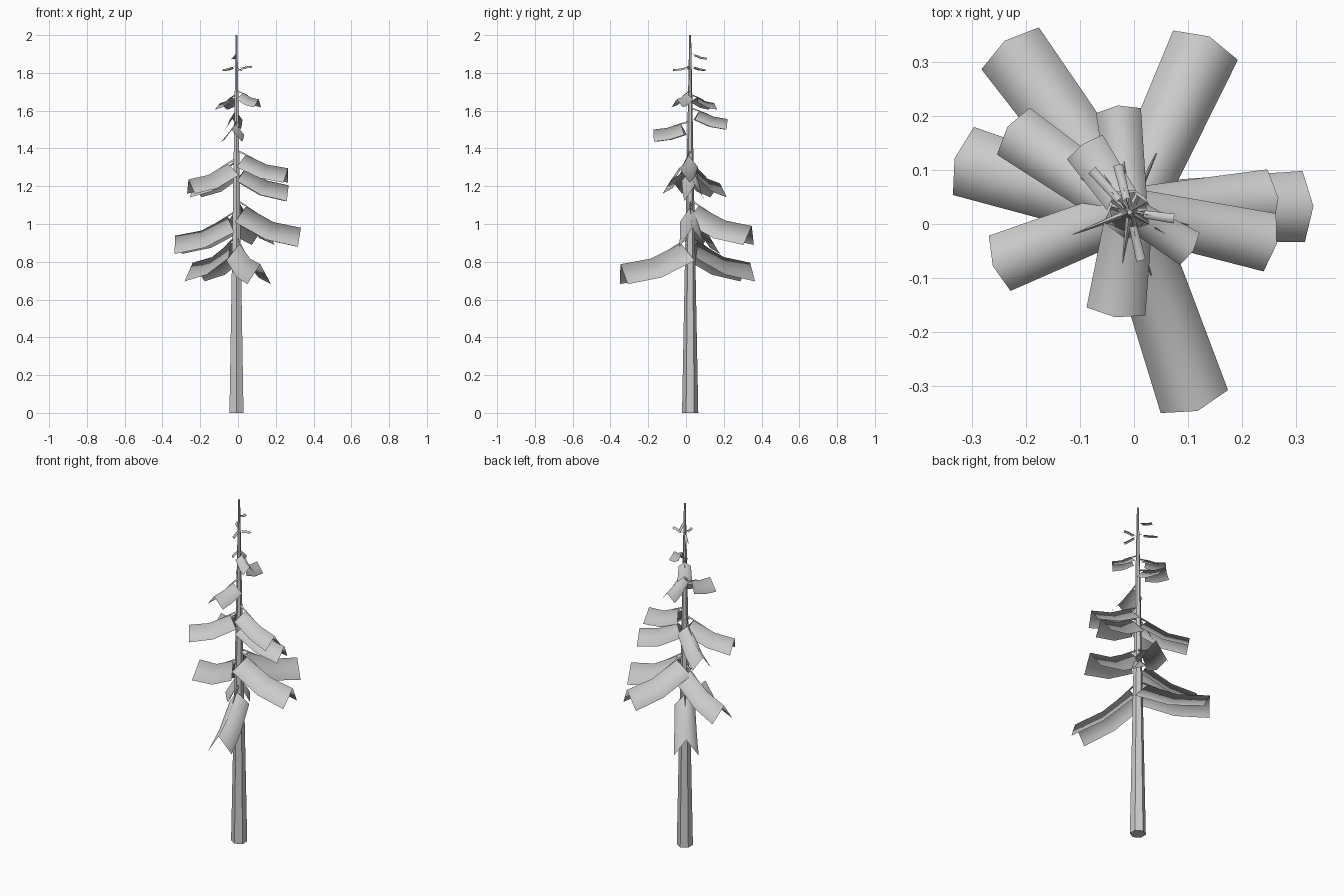
import bpy, bmesh, math
from mathutils import Vector

if "Cube" in bpy.data.objects:
    bpy.data.objects.remove(bpy.data.objects["Cube"])

CX, CY = -0.008, 0.022   # trunk axis


def make_object(name, bm, smooth):
    me = bpy.data.meshes.new(name)
    bm.normal_update()
    bm.to_mesh(me)
    bm.free()
    for p in me.polygons:
        p.use_smooth = smooth
    ob = bpy.data.objects.new(name, me)
    bpy.context.collection.objects.link(ob)
    return ob


# Trunk: tapered hexagon with corners along y
bm = bmesh.new()
rings = []
for z, r in ((0, 0.043), (2.0, 0.005)):
    rings.append([bm.verts.new((CX + r * math.sin(i * math.pi / 3),
                                CY + r * math.cos(i * math.pi / 3), z))
                  for i in range(6)])
for i in range(6):
    j = (i + 1) % 6
    bm.faces.new((rings[0][j], rings[0][i], rings[1][i], rings[1][j]))
bm.faces.new(rings[0])
bm.faces.new(rings[1][::-1])
make_object("trunk", bm, False)


def branch(name, x, y, z, half, drop, fall):
    """Roof-folded drooping frond whose ridge ends at (x, y, z), plus a thin stem."""
    out = Vector((x - CX, y - CY, 0))
    length = out.length
    out.normalize()
    side = Vector((-out.y, out.x, 0))
    up = Vector((0, 0, 1))
    root = min(0.05, length * 0.3)
    base = Vector((CX, CY, 0))

    # Frond: sections stand square to the sagging ridge
    bm = bmesh.new()
    rows = []
    n = 3
    for i in range(n):
        t = i / (n - 1)
        r = root + (length - root) * t
        h = z + fall * (1 - t) * (1 - 0.92 * t)
        slope = -fall * (1.92 - 1.84 * t) / (length - root)
        slope = slope - 0.15 * t if fall > 0.02 else slope
        down = (-up + out * slope).normalized()
        ridge = base + out * r + up * h
        w = half * (0.82 + 0.18 * t)
        rows.append([bm.verts.new(ridge + side * w * s + down * drop * abs(s))
                     for s in (-1, 0, 1)])
    for a, b in zip(rows, rows[1:]):
        for k in range(2):
            bm.faces.new((a[k], b[k], b[k + 1], a[k + 1]))
    make_object(name + "_frond", bm, True)

    # Stem: thin three-sided spike from trunk to under the ridge
    bm = bmesh.new()
    start = base + up * (z + fall * 1.3)
    end = base + out * (root + length * 0.25) + up * (z + fall * 0.55)
    t = min(0.008, half * 0.15)
    ring = [bm.verts.new(start + side * t * math.sin(a) + up * t * math.cos(a))
            for a in (0, 2.094, 4.189)]
    tip = bm.verts.new(end)
    for i in range(3):
        bm.faces.new((ring[i], ring[(i + 1) % 3], tip))
    make_object(name + "_stem", bm, False)


# Branches: ridge tip x, y, z, half width, fold depth, ridge fall
tiers = {
    "low_branch": [
        (0.118, -0.347, 0.787, 0.066, 0.107, 0.110),
        (-0.240, 0.340, 0.795, 0.066, 0.100, 0.110),
        (0.333, 0.033, 0.980, 0.066, 0.102, 0.112),
        (0.140, 0.348, 0.990, 0.066, 0.102, 0.105),
        (-0.333, 0.122, 0.938, 0.066, 0.098, 0.100),
    ],
    "middle_branch": [
        (0.268, 0.048, 1.205, 0.055, 0.085, 0.090),
        (0.265, -0.037, 1.295, 0.055, 0.077, 0.072),
        (-0.262, -0.078, 1.236, 0.055, 0.077, 0.085),
        (-0.235, 0.180, 1.215, 0.053, 0.075, 0.090),
    ],
    "high_branch": [
        (-0.035, -0.173, 1.500, 0.055, 0.065, 0.032),
        (-0.030, 0.220, 1.556, 0.042, 0.057, 0.045),
        (0.110, -0.050, 1.660, 0.035, 0.043, 0.035),
        (-0.095, 0.148, 1.640, 0.040, 0.036, 0.035),
    ],
    "top_twig": [
        (-0.078, 0.100, 1.820, 0.009, 0.010, 0.012),
        (-0.030, 0.110, 1.880, 0.009, 0.010, 0.018),
        (0.074, 0.010, 1.838, 0.009, 0.010, -0.012),
        (0.013, -0.068, 1.820, 0.009, 0.010, 0.008),
    ],
}
for tier, items in tiers.items():
    for i, args in enumerate(items, 1):
        branch(f"{tier}_{i}", *args)
